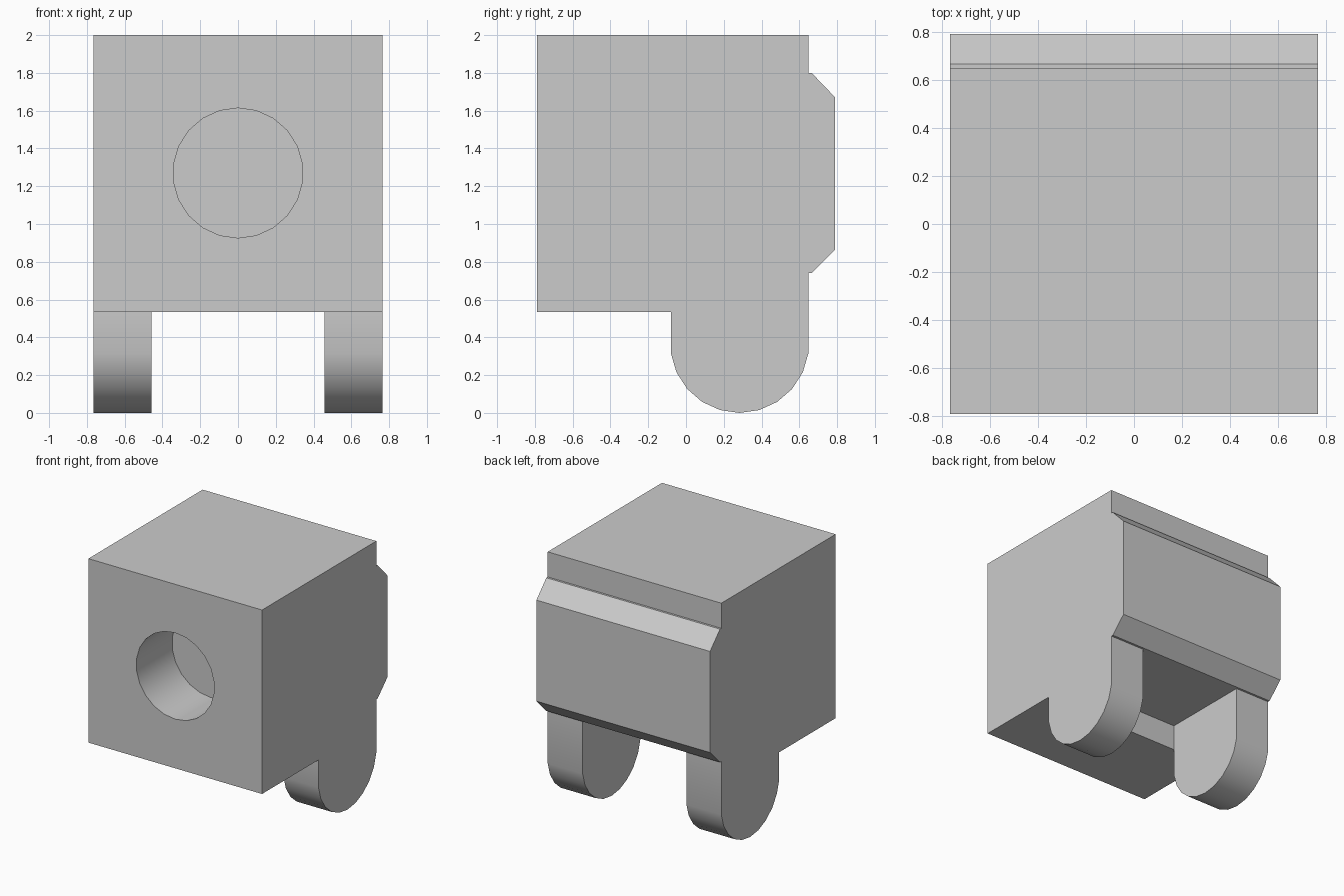
import bpy
import bmesh
from math import sin, cos, pi, radians

STEP = 2 * pi / 22          # facet angle shared by all round parts
HALF_WIDTH = 0.765
LEG_FRONT, LEG_BACK = -0.08, 0.648
SLOT_TOP, BODY_BOTTOM = 0.74, 0.535

cube = bpy.data.objects.get("Cube")
if cube:
    bpy.data.objects.remove(cube, do_unlink=True)

grey = bpy.data.materials.new("light grey")
grey.use_nodes = True
colour = (0.6, 0.6, 0.6, 1)
grey.diffuse_color = colour
grey.node_tree.nodes["Principled BSDF"].inputs["Base Color"].default_value = colour


def prism(name, outline, direction):
    """Extrude a closed outline of 3D points along a direction."""
    bm = bmesh.new()
    face = bm.faces.new([bm.verts.new(p) for p in outline])
    result = bmesh.ops.extrude_face_region(bm, geom=[face])
    moved = [v for v in result["geom"] if isinstance(v, bmesh.types.BMVert)]
    bmesh.ops.translate(bm, verts=moved, vec=direction)
    bmesh.ops.recalc_face_normals(bm, faces=bm.faces)
    mesh = bpy.data.meshes.new(name)
    bm.to_mesh(mesh)
    bm.free()
    mesh.materials.append(grey)
    obj = bpy.data.objects.new(name, mesh)
    bpy.context.collection.objects.link(obj)
    return obj


def cut(target, cutter):
    """Subtract a cutter, apply the result and discard the cutter."""
    cutter.hide_render = True
    mod = target.modifiers.new(cutter.name, "BOOLEAN")
    mod.operation = "DIFFERENCE"
    mod.solver = "EXACT"
    mod.object = cutter
    bpy.context.view_layer.objects.active = target
    bpy.ops.object.modifier_apply(modifier=mod.name)
    bpy.data.objects.remove(cutter, do_unlink=True)


# Side outline: block, chamfered back ridge, round-ended leg
leg_y = (LEG_FRONT + LEG_BACK) / 2
leg_r = (LEG_BACK - LEG_FRONT) / 2 / cos(STEP / 2)
leg_arc = [(leg_y + leg_r * sin(i * STEP), leg_r - leg_r * cos(i * STEP))
           for i in range(5, -6, -1)]
outline = [(-0.79, BODY_BOTTOM), (-0.79, 2), (LEG_BACK, 2),
           (LEG_BACK, 1.8), (0.665, 1.8), (0.79, 1.67),
           (0.79, 0.865), (0.665, SLOT_TOP), (LEG_BACK, SLOT_TOP)]
outline += leg_arc + [(LEG_FRONT, BODY_BOTTOM)]
block = prism("block_with_legs", [(-HALF_WIDTH, y, z) for y, z in outline],
              (2 * HALF_WIDTH, 0, 0))

# Slot between the legs
slot = [(LEG_FRONT, -0.1), (0.66, -0.1), (0.66, SLOT_TOP), (LEG_FRONT, SLOT_TOP)]
cut(block, prism("leg_slot", [(-0.457, y, z) for y, z in slot], (0.914, 0, 0)))

# Blind round hole in the front
hole = [(0.344 * sin(i * STEP), -1, 1.27 + 0.344 * cos(i * STEP)) for i in range(22)]
cut(block, prism("front_hole", hole, (0, 0.66, 0)))

# Smooth the round parts, keep the corners sharp
bpy.ops.object.select_all(action="DESELECT")
block.select_set(True)
bpy.context.view_layer.objects.active = block
bpy.ops.object.shade_smooth_by_angle(angle=radians(30))
